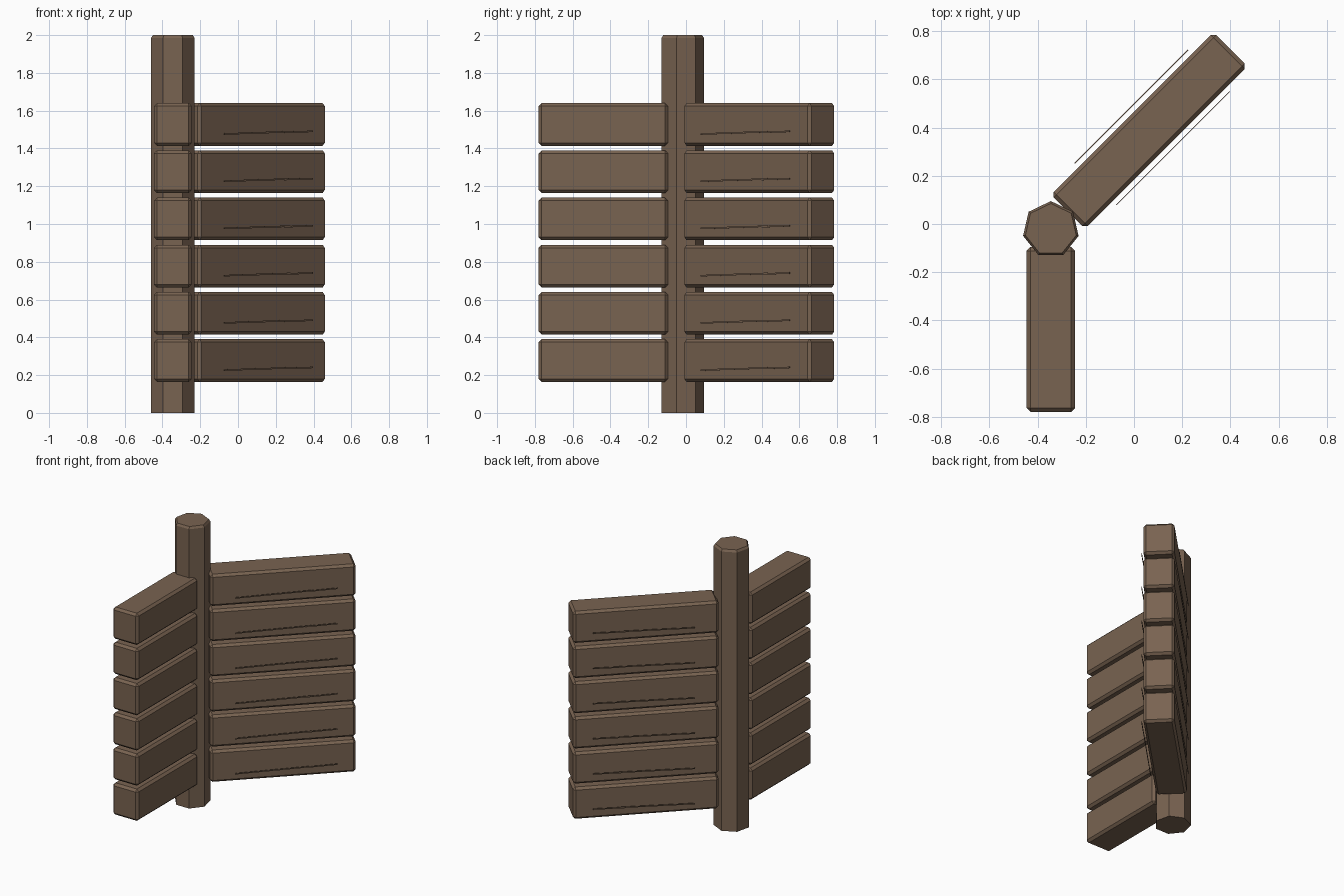
import bpy, bmesh, math
from mathutils import Matrix, Vector

if "Cube" in bpy.data.objects:
    bpy.data.objects.remove(bpy.data.objects["Cube"])

wood = bpy.data.materials.new("brown wood")
wood.diffuse_color = (0.19, 0.125, 0.082, 1)
wood.use_nodes = True
wood.node_tree.nodes["Principled BSDF"].inputs["Base Color"].default_value = wood.diffuse_color

ROWS, PITCH, BASE_Z = 6, 0.25, 0.277
PLANK_W, PLANK_H, CHAMFER = 0.2, 0.226, 0.016


def finish(name, bm, matrix=Matrix()):
    bmesh.ops.recalc_face_normals(bm, faces=bm.faces)
    mesh = bpy.data.meshes.new(name)
    bm.to_mesh(mesh)
    bm.free()
    mesh.materials.append(wood)
    ob = bpy.data.objects.new(name, mesh)
    bpy.context.collection.objects.link(ob)
    ob.matrix_world = matrix
    return ob


def add_box(bm, size, centre=(0, 0, 0), tilt=0.0):
    m = Matrix.Translation(centre) @ Matrix.Rotation(tilt, 4, 'Y') @ Matrix.Diagonal((*size, 1))
    bmesh.ops.create_cube(bm, size=1, matrix=m)


def plank(name, length, matrix):
    bm = bmesh.new()
    add_box(bm, (length, PLANK_W, PLANK_H))
    bmesh.ops.bevel(bm, geom=bm.edges[:], offset=CHAMFER, segments=1, affect='EDGES')
    finish(name, bm, matrix)


def grain(name, side, matrix):
    # thin overlapping slivers floating just off the plank face
    bm = bmesh.new()
    for i, (x0, x1) in enumerate([(-0.315, -0.10), (-0.20, 0.01), (-0.10, 0.18), (0.14, 0.35)]):
        add_box(bm, (x1 - x0, 0.004, 0.008),
                ((x0 + x1) / 2, side * 0.122, -0.048 + 0.003 * i), -0.025)
    finish(name, bm, matrix)


# seven-sided post with a chamfered top
bm = bmesh.new()
rings = []
for r, z in [(0.118, 0), (0.118, 1.985), (0.108, 2.0)]:
    rings.append([bm.verts.new((r * math.sin(a), r * math.cos(a), z))
                  for a in [math.tau * k / 7 for k in range(7)]])
for lo, hi in zip(rings, rings[1:]):
    for k in range(7):
        n = (k + 1) % 7
        bm.faces.new((lo[k], lo[n], hi[n], hi[k]))
bm.faces.new(rings[0])
bm.faces.new(rings[-1])
finish("post", bm, Matrix.Translation((-0.345, -0.023, 0)))

# two stacks of planks: one straight forward, one angled backward
for i in range(ROWS):
    z = BASE_Z + PITCH * i
    straight = Matrix.Translation((-0.345, -0.4375, z)) @ Matrix.Rotation(-math.pi / 2, 4, 'Z')
    angled = Matrix.Translation((0.063, 0.388, z)) @ Matrix.Rotation(math.pi / 4, 4, 'Z')
    plank(f"straight_plank_{i + 1}", 0.685, straight)
    plank(f"angled_plank_{i + 1}", 0.953, angled)
    grain(f"front_grain_{i + 1}", -1, angled)
    grain(f"back_grain_{i + 1}", 1, angled)
